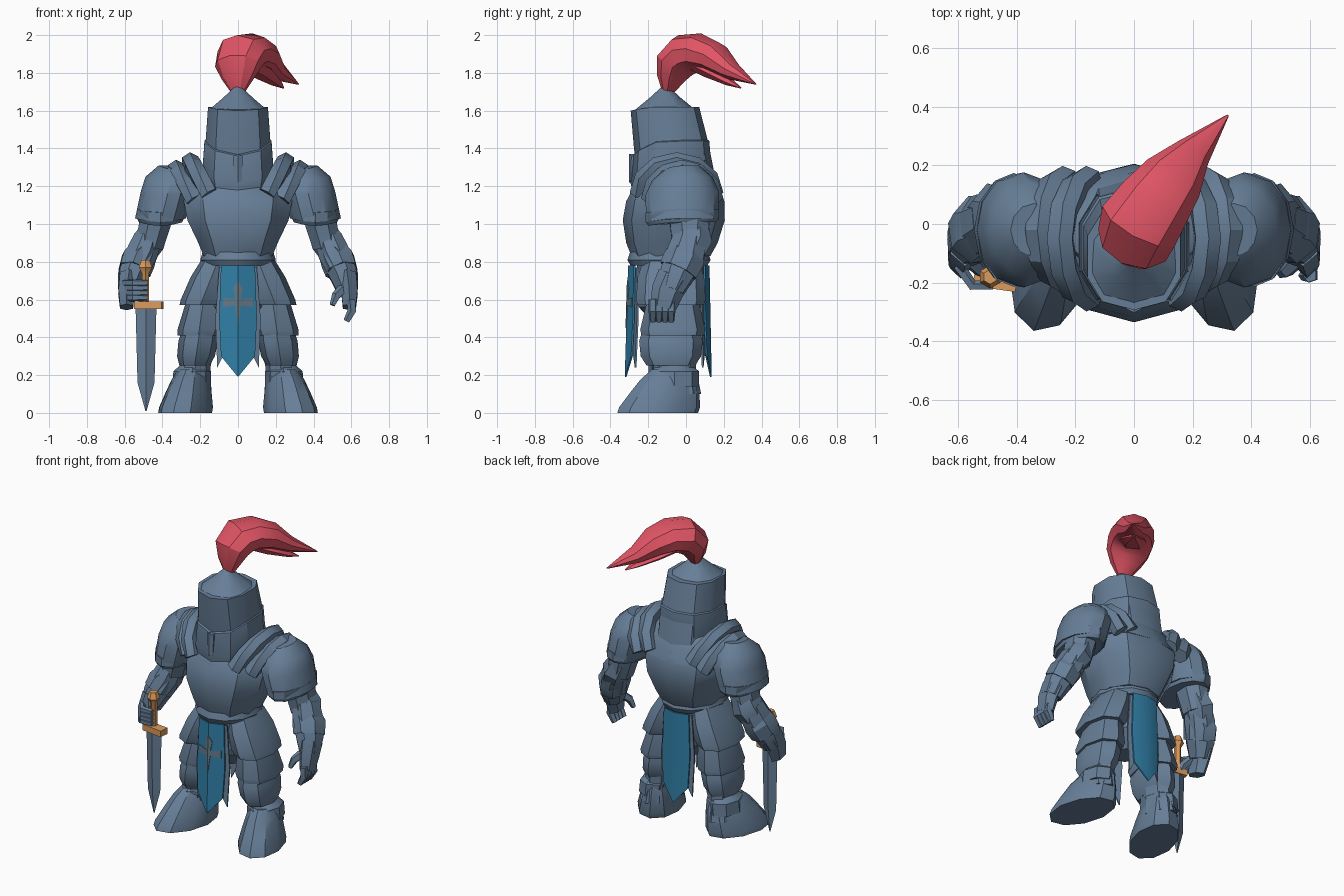
import bpy
import bmesh
from math import sin, cos, pi, radians
from mathutils import Vector

default_cube = bpy.data.objects.get("Cube")
if default_cube:
    bpy.data.objects.remove(default_cube, do_unlink=True)


def make_material(name, colour):
    material = bpy.data.materials.new(name)
    material.use_nodes = True
    material.diffuse_color = (*colour, 1)
    shader = material.node_tree.nodes["Principled BSDF"]
    shader.inputs["Base Color"].default_value = (*colour, 1)
    return material


steel = make_material("blue steel", (.135, .21, .31))
cloth = make_material("blue cloth", (.03, .21, .38))
badge = make_material("grey badge", (.13, .19, .24))
crimson = make_material("crimson feather", (.75, .09, .13))
brass = make_material("brass", (.7, .33, .11))


def finish(bm, name, material):
    bmesh.ops.recalc_face_normals(bm, faces=bm.faces[:])
    mesh = bpy.data.meshes.new(name)
    bm.to_mesh(mesh)
    bm.free()
    obj = bpy.data.objects.new(name, mesh)
    bpy.context.collection.objects.link(obj)
    mesh.materials.append(material)
    bpy.ops.object.select_all(action="DESELECT")
    obj.select_set(True)
    bpy.context.view_layer.objects.active = obj
    bpy.ops.object.shade_smooth_by_angle(angle=radians(32))


def skin(name, rings, material):
    """Join equal rings of points into a closed solid."""
    bm = bmesh.new()
    loops = [[bm.verts.new(point) for point in ring] for ring in rings]
    for low, high in zip(loops, loops[1:]):
        for i in range(len(low)):
            j = (i + 1) % len(low)
            bm.faces.new((low[i], low[j], high[j], high[i]))
    bm.faces.new(loops[0])
    bm.faces.new(loops[-1])
    finish(bm, name, material)


def signed_power(value, power):
    return abs(value) ** power * (1 if value > 0 else -1)


def loft(name, centre, rows, depth=1.0, lean=(0, 0), sides=10, side=1,
         material=steel, turn=0, power=1.0, drop=0):
    """Stack level rings of (height, radius, optional depth radius), corner to the front."""
    rings = []
    for z, radius, *deep in rows:
        rise = z - rows[0][0]
        x, y = (c + slope * rise for c, slope in zip(centre, lean))
        deep_radius = deep[0] if deep else radius * depth
        ring = []
        for i in range(sides):
            a = 2 * pi * i / sides - pi / 2
            u = signed_power(cos(a), power) * radius
            v = signed_power(sin(a), power) * deep_radius
            px = x + u * cos(turn) - v * sin(turn)
            py = y + u * sin(turn) + v * cos(turn)
            ring.append((side * px, py, z - drop * max(0, -sin(a)) ** 2))
        rings.append(ring)
    skin(name, rings, material)


def tube(name, rows, flat=1.0, sides=8, side=1, material=steel, across=(0, 1, 0)):
    """Sweep rings along (x, y, z, radius), widened by flat in the across direction."""
    points = [Vector(row[:3]) for row in rows]
    rings = []
    for i, (point, row) in enumerate(zip(points, rows)):
        way = points[min(i + 1, len(points) - 1)] - points[max(i - 1, 0)]
        u = way.cross(Vector(across)).normalized() * row[-1]
        v = u.cross(way).normalized() * row[-1] * flat
        angles = [2 * pi * (k + .5) / sides for k in range(sides)]
        ring = [point + u * cos(a) + v * sin(a) for a in angles]
        rings.append([(side * p.x, p.y, p.z) for p in ring])
    skin(name, rings, material)


def plate(name, half, depth, thick, material):
    """Thin mirrored panel from half an outline, depth gives y from x and z."""
    bm = bmesh.new()
    for side in (1, -1):
        verts = [bm.verts.new((side * x, depth(x, z), z)) for x, z in half]
        bm.faces.new(verts if side > 0 else verts[::-1])
    bmesh.ops.remove_doubles(bm, verts=bm.verts[:], dist=.0001)
    extruded = bmesh.ops.extrude_face_region(bm, geom=bm.faces[:])
    moved = [g for g in extruded["geom"] if isinstance(g, bmesh.types.BMVert)]
    bmesh.ops.translate(bm, verts=moved, vec=(0, thick, 0))
    finish(bm, name, material)


# Helmet: tapering bucket with a pointed visor below a narrow slit, and a cone
loft("helmet_visor", (0, -.08), [(1.23, .18), (1.3, .195), (1.44, .185), (1.45, .17)],
     depth=1.1, power=.8, drop=.08)
loft("helmet_crown", (0, -.04), [(1.2, .185), (1.42, .18), (1.62, .165)],
     depth=1.1, lean=(0, -.17), power=.8, drop=.02)
loft("helmet_cone", (0, -.11), [(1.6, .165), (1.67, .08), (1.73, .015)], power=.8)
plate("nose_guard", [(0, 1.22), (.02, 1.23), (.025, 1.36), (0, 1.37)],
      lambda x, z: x / 2 - .302, .03, steel)

# Plume sweeping back to the wearer's left, with a drooping lower lock
sideways = (.85, -.5, 0)
tube("plume", [(0, -.1, 1.68, .02), (0, -.08, 1.77, .07), (0, -.06, 1.84, .1),
               (.02, 0, 1.9, .11), (.07, .07, 1.91, .1), (.13, .15, 1.88, .085),
               (.2, .24, 1.81, .05), (.32, .37, 1.74, .003)],
     flat=1.3, sides=9, material=crimson, across=sideways)
tube("plume_lower_lock", [(.03, .03, 1.86, .04), (.12, .13, 1.81, .04),
                          (.2, .23, 1.75, .02), (.24, .29, 1.72, .003)],
     flat=2, sides=6, material=crimson, across=sideways)

# Body: breastplate, collar, mantle, belt and hips
loft("breastplate", (0, -.08), [(.83, .19), (.9, .22), (1.02, .28, .27), (1.12, .3, .26),
                                (1.23, .27, .21), (1.3, .17, .15)],
     depth=1.1, lean=(0, .08), power=.9)
loft("collar", (0, -.06), [(1.1, .26), (1.2, .25), (1.25, .21)], depth=.95, drop=.04)
loft("mantle", (0, 0), [(1.14, .3), (1.23, .28), (1.29, .23), (1.31, .18)],
     depth=.65, lean=(0, -.2))
loft("belt", (0, -.09), [(.78, .185), (.81, .2), (.86, .185)], depth=1.1, sides=12)
loft("hips", (0, -.08), [(.46, .08), (.56, .17), (.8, .18)])


# Cloth panels with steel backing and a cross on the front
def front_y(x, z):
    return x / 3 + z * .03 - .33


def back_y(x, z):
    return .14 - x / 4 - z * .02


panel = [(0, .78), (.09, .78), (.1, .5), (.09, .3), (0, .19)]
ragged = [(0, .77), (.1, .77), (.12, .5), (.11, .24), (.08, .3), (0, .3)]
cross = [(0, .7), (.025, .66), (.015, .6), (.08, .61), (.08, .56), (.015, .57), (0, .45)]
plate("front_cloth", panel, front_y, .009, cloth)
plate("front_cloth_backing", ragged, lambda x, z: front_y(x, z) + .015, .009, steel)
plate("back_cloth", panel, back_y, -.009, cloth)
plate("back_cloth_backing", ragged, lambda x, z: back_y(x, z) - .015, -.009, steel)
plate("cloth_cross", cross, lambda x, z: front_y(x, z) - .004, .006, badge)


def arch(name, foot, rise, reach, radius, side):
    """Strap over the shoulder from chest to back."""
    x, y, z = foot
    angles = [pi * k / 6 for k in range(7)]
    rows = [(x + rise * sin(a) * .6, y - reach * cos(a), z + rise * sin(a), radius)
            for a in angles]
    tube(name, rows, sides=6, side=side, across=(1, 0, .5))


for side, label in ((1, "left"), (-1, "right")):
    # Shoulder armour: dome, rolled rim, raised neck guard and band
    loft(label + "_shoulder_dome", (.41, -.02),
         [(1.03, .135), (1.17, .14), (1.25, .135, .16), (1.31, .08, .09)],
         depth=1.4, lean=(-.25, 0), sides=12, side=side, drop=.02)
    loft(label + "_shoulder_rim", (.41, -.02), [(1.01, .115), (1.03, .125), (1.08, .125)],
         depth=1.55, sides=12, side=side, drop=.02)
    arch(label + "_neck_guard", (.15, -.05, 1.16), .17, .2, .05, side)
    arch(label + "_shoulder_band", (.23, -.02, 1.13), .16, .17, .05, side)

    # Arm: sleeve, elbow plate, flared gauntlet and hand
    tube(label + "_upper_arm", [(.41, 0, 1.14, .1), (.44, .02, 1, .09), (.47, .02, .88, .08)],
         flat=1.25, side=side)
    tube(label + "_elbow_plate", [(.44, .03, .98, .075), (.475, .03, .91, .09), (.5, .01, .86, .08)],
         flat=1.25, sides=7, side=side)
    tube(label + "_forearm", [(.48, .02, .92, .08), (.51, 0, .84, .09),
                              (.56, -.05, .73, .08), (.58, -.08, .65, .06)],
         flat=1.2, side=side)
    tube(label + "_gauntlet_cuff", [(.5, 0, .86, .08), (.53, -.01, .81, .095), (.55, -.04, .75, .09)],
         flat=1.2, sides=7, side=side)
    tube(label + "_hand", [(.58, -.06, .72, .055), (.59, -.1, .64, .05), (.59, -.12, .56, .04)],
         flat=1.7, sides=6, side=side)
    tube(label + "_thumb", [(.56, -.12, .66, .03), (.52, -.16, .62, .025), (.5, -.17, .57, .015)],
         sides=5, side=side)

    # Leg: overlapping skirt plates, knee, shin and boot
    loft(label + "_hip_plate", (.2, -.08), [(.57, .11), (.6, .115), (.72, .11), (.81, .09)],
         depth=1.6, lean=(-.4, 0), sides=8, side=side, power=.85)
    loft(label + "_thigh_plate", (.21, -.07), [(.41, .11), (.44, .115), (.6, .09)],
         depth=1.5, lean=(-.15, 0), sides=8, side=side, power=.85)
    loft(label + "_knee_plate", (.23, -.08), [(.25, .08), (.3, .1), (.38, .105), (.46, .09)],
         depth=1.6, lean=(-.15, 0), sides=8, side=side)
    loft(label + "_shin", (.24, -.06), [(.1, .1), (.24, .08), (.34, .09)],
         depth=1.4, lean=(-.1, 0), sides=8, side=side)
    loft(label + "_ankle_plate", (.25, -.06), [(.14, .1), (.22, .1), (.25, .07)],
         depth=1.3, lean=(-.1, 0), sides=8, side=side)
    loft(label + "_boot", (.28, -.15), [(0, .135), (.03, .135), (.11, .115), (.18, .095), (.23, .07)],
         depth=1.65, lean=(-.17, .35), side=side, turn=.28)

# Fingers: relaxed on the left, wrapped round the grip on the right
for i in range(4):
    y = i * .032 - .175
    tube("left_finger", [(.6, y, .6, .025), (.605, y, .54, .025), (.575, y, .485, .018)], sides=5)
    z = i * .026 + .61
    tube("right_finger", [(-.6, -.14, z, .02), (-.55, -.21, z, .02), (-.48, -.21, z, .016)],
         sides=5, across=(0, 0, 1))

# Sword held point down
loft("sword_hilt", (-.49, -.18), [(.57, .022), (.74, .022), (.77, .04), (.81, .025)],
     sides=6, material=brass)
tube("sword_guard", [(-.545, -.18, .57, .028), (-.4, -.2, .57, .028)],
     flat=1.6, sides=4, material=brass)
loft("sword_blade", (-.487, -.18), [(.01, .003), (.16, .045), (.55, .055)], depth=.4, sides=4)
